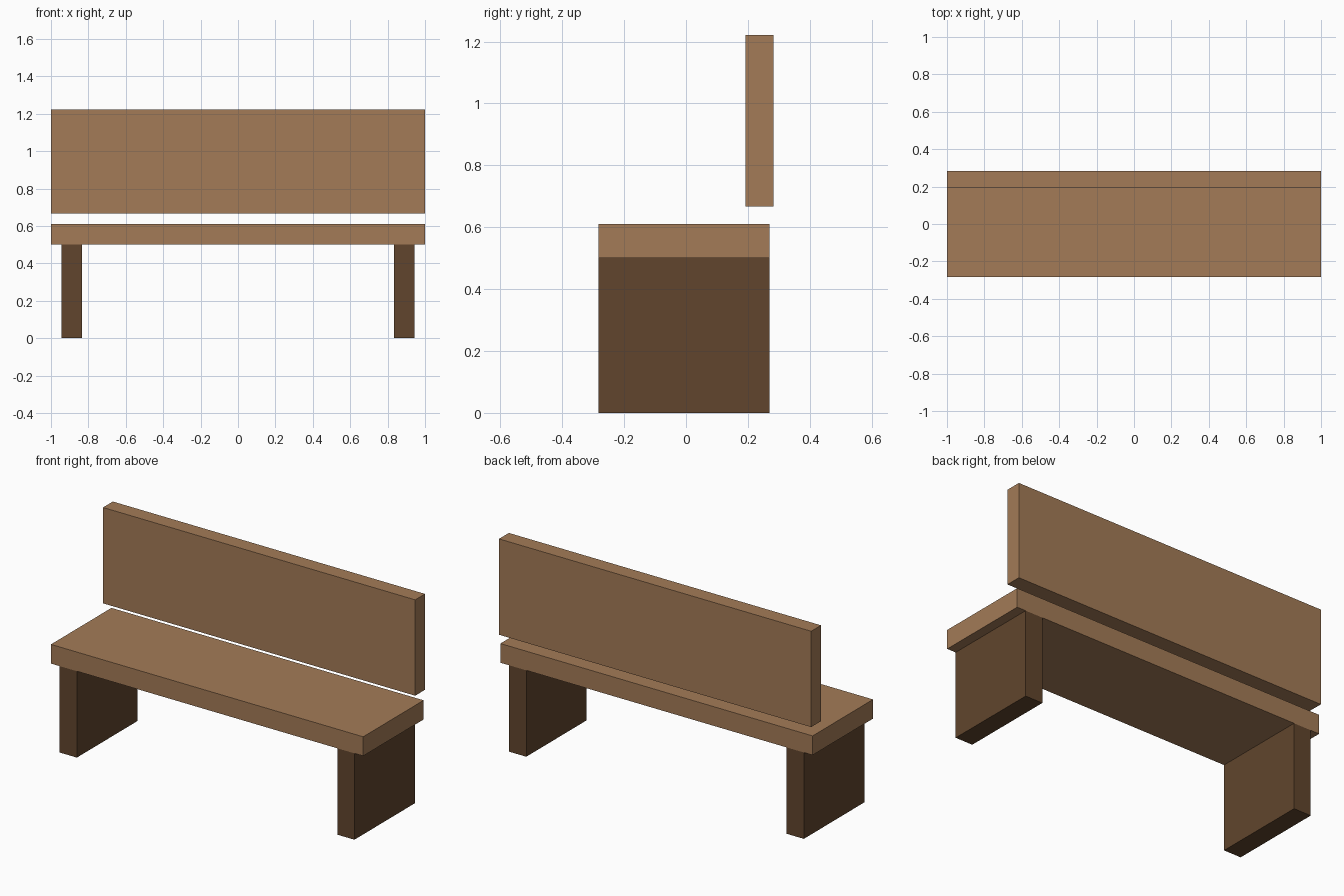
import bpy

cube = bpy.data.objects.get("Cube")
if cube:
    bpy.data.objects.remove(cube, do_unlink=True)


def make_material(name, rgb):
    mat = bpy.data.materials.new(name)
    mat.use_nodes = True
    color = (*rgb, 1.0)
    mat.diffuse_color = color
    mat.node_tree.nodes["Principled BSDF"].inputs["Base Color"].default_value = color
    return mat


def board(name, low, high, mat):
    """Flat-faced box spanning two opposite corners."""
    center = [(a + b) / 2 for a, b in zip(low, high)]
    size = [b - a for a, b in zip(low, high)]
    bpy.ops.mesh.primitive_cube_add(size=1, location=center)
    obj = bpy.context.object
    obj.name = name
    obj.scale = size
    bpy.ops.object.transform_apply(location=False, rotation=False, scale=True)
    obj.data.materials.append(mat)
    return obj


light_wood = make_material("light wood", (0.367, 0.198, 0.095))
dark_wood = make_material("dark wood", (0.120, 0.060, 0.026))

FRONT, REAR = -0.283, 0.27
SEAT_BOTTOM, SEAT_TOP = 0.5, 0.611

# Seat plank and floating backrest
board("seat", (-1, FRONT, SEAT_BOTTOM), (1, REAR, SEAT_TOP), light_wood)
board("backrest", (-1, 0.193, 0.667), (1, 0.283, 1.222), light_wood)

# Slab legs, one at each end
for side, x in (("left", 0.889), ("right", -0.889)):
    board(side + "_leg", (x - 0.055, FRONT, 0), (x + 0.055, REAR, SEAT_BOTTOM), dark_wood)
